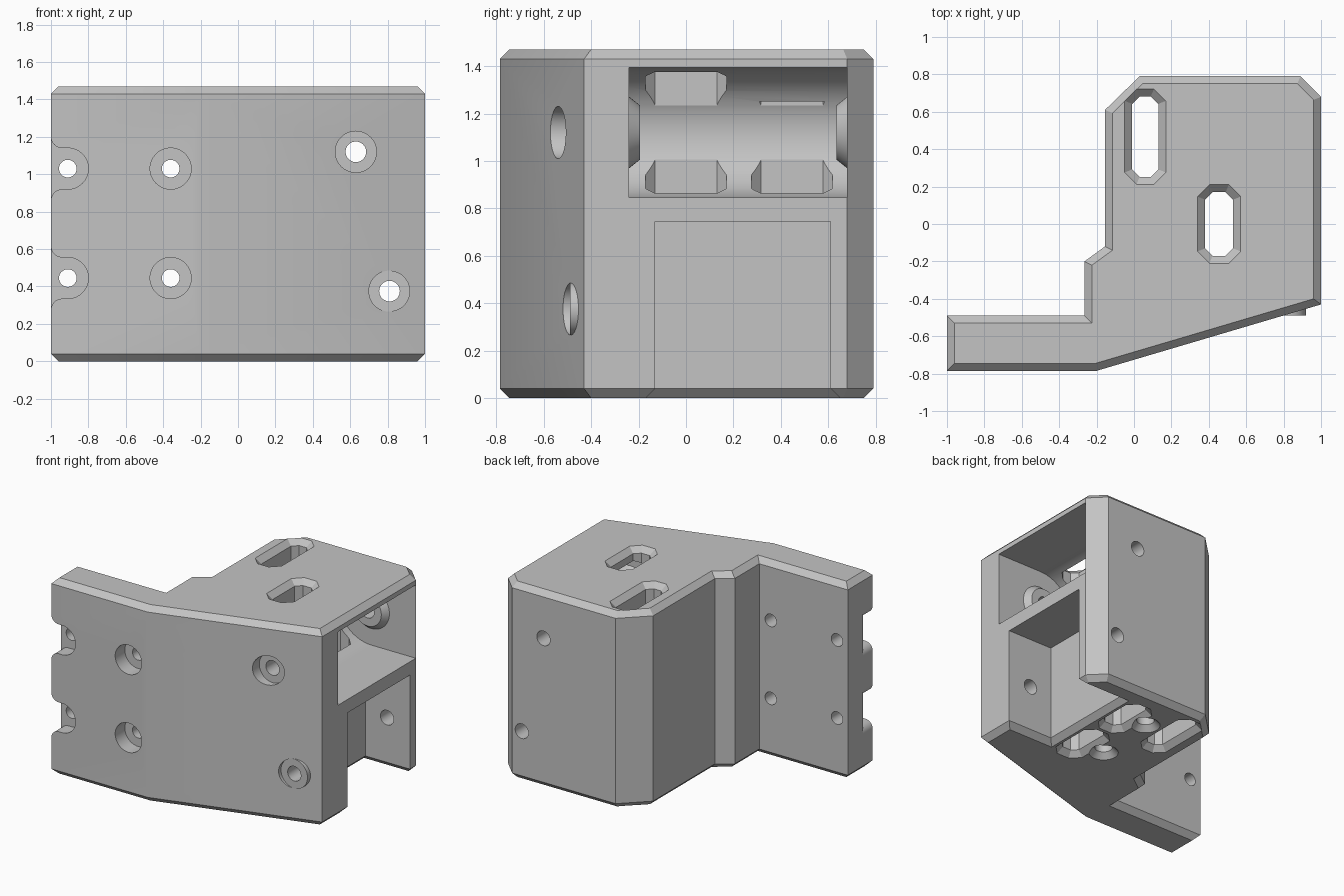
import bpy
import bmesh
from math import sin, cos, pi, radians
from mathutils import Vector

if "Cube" in bpy.data.objects:
    bpy.data.objects.remove(bpy.data.objects["Cube"], do_unlink=True)

grey = bpy.data.materials.new("light grey plastic")
grey.use_nodes = True
grey.diffuse_color = (0.55, 0.55, 0.55, 1)
grey.node_tree.nodes["Principled BSDF"].inputs["Base Color"].default_value = (0.55, 0.55, 0.55, 1)


def loft(name, rings):
    """Closed solid through a list of equal-length rings."""
    bm = bmesh.new()
    loops = [[bm.verts.new(p) for p in ring] for ring in rings]
    n = len(loops[0])
    for a, b in zip(loops, loops[1:]):
        for i in range(n):
            j = (i + 1) % n
            bm.faces.new((a[i], a[j], b[j], b[i]))
    bm.faces.new(loops[0])
    bm.faces.new(loops[-1])
    bmesh.ops.recalc_face_normals(bm, faces=bm.faces)
    mesh = bpy.data.meshes.new(name)
    bm.to_mesh(mesh)
    bm.free()
    mesh.materials.append(grey)
    obj = bpy.data.objects.new(name, mesh)
    bpy.context.collection.objects.link(obj)
    return obj


def combine(tool, operation="DIFFERENCE"):
    """Apply a boolean to the bracket and discard the tool."""
    mod = bracket.modifiers.new("bool", "BOOLEAN")
    mod.operation = operation
    mod.solver = "EXACT"
    mod.object = tool
    bpy.context.view_layer.objects.active = bracket
    bpy.ops.object.modifier_apply(modifier=mod.name)
    bpy.data.objects.remove(tool, do_unlink=True)


def offset(points, d):
    """Mitred inward offset of a counter-clockwise outline."""
    out = []
    for i, p in enumerate(points):
        p, prev, nxt = Vector(p), Vector(points[i - 1]), Vector(points[(i + 1) % len(points)])
        e1, e2 = (p - prev).normalized(), (nxt - p).normalized()
        n1, n2 = Vector((-e1.y, e1.x)), Vector((-e2.y, e2.x))
        out.append(tuple(p + (n1 + n2) * d / (1 + n1.dot(n2))))
    return out


def at_z(points, z):
    return [(x, y, z) for x, y in points]


def at_y(points, y):
    return [(x, y, z) for x, z in points]


def circle(cx, cy, r, n=48):
    return [(cx + r * cos(2 * pi * i / n), cy + r * sin(2 * pi * i / n)) for i in range(n)]


def rect(x0, x1, y0, y1):
    return [(x0, y0), (x1, y0), (x1, y1), (x0, y1)]


def slot_outline(cx, cy, hx, hy, c=0.04):
    quarter = [(hx, hy - c), (hx - c, hy)]
    pts = quarter + [(-x, y) for x, y in reversed(quarter)]
    pts += [(-x, -y) for x, y in pts]
    return [(cx + x, cy + y) for x, y in pts]


H, CH = 1.47, 0.04

# Chamfered body
outline = [(-1, -0.785), (-0.2, -0.785), (1, -0.43), (1, 0.68), (0.89, 0.79), (0.03, 0.79),
           (-0.155, 0.61), (-0.155, -0.12), (-0.265, -0.2), (-0.265, -0.49), (-1, -0.49)]
inner = offset(outline, CH)
bracket = loft("bracket_body", [at_z(inner, 0), at_z(outline, CH),
                                at_z(outline, H - CH), at_z(inner, H)])

# Pulley window with a round inner end
px, pz, pr = 0.63, 1.12, 0.275
arc = [(px - pr * sin(pi * i / 32), pz + pr * cos(pi * i / 32)) for i in range(33)]
window = [(1.2, pz + pr)] + arc + [(1.2, pz - pr)]
combine(loft("pulley_window", [at_y(window, -0.24), at_y(window, 0.68)]))

# Lower pocket, flared at the underside
pocket = rect(0.63, 1.2, -0.13, 0.61)
flare = rect(0.55, 1.2, -0.21, 0.69)
combine(loft("lower_pocket", [at_z(flare, -CH), at_z(pocket, CH), at_z(pocket, 0.745)]))

# Vertical slots with chamfered mouths; the last one is blind
for cx, cy, hx, hy, through in ((0.455, 0, 0.075, 0.17, True),
                                (0.06, 0.467, 0.07, 0.215, True),
                                (0.455, 0.447, 0.075, 0.17, False)):
    small = slot_outline(cx, cy, hx, hy)
    wide = offset(small, -2 * CH)
    rings = [at_z(wide, -CH), at_z(small, CH)]
    if through:
        rings += [at_z(small, H - CH), at_z(wide, H + CH)]
    else:
        rings += [at_z(small, 1.25)]
    combine(loft("tie_slot", rings))

# Blind round holes in the underside
for cx, cy in ((0.27, 0), (0.29, 0.467)):
    combine(loft("bottom_hole", [at_z(circle(cx, cy, 0.14), -CH),
                                 at_z(circle(cx, cy, 0.06), CH),
                                 at_z(circle(cx, cy, 0.06), 0.6)]))

# Conical bosses on both window walls
for wall, tip in ((-0.26, -0.195), (0.7, 0.635)):
    combine(loft("pulley_boss", [at_y(circle(px, pz, 0.167), wall),
                                 at_y(circle(px, pz, 0.115), tip)]), "UNION")

# Bolt seats and through bolts on the sloped front
combine(loft("bolt_seat", [at_y(circle(0.81, 0.375, 0.11), -0.49),
                           at_y(circle(0.81, 0.375, 0.11), -0.35)]), "UNION")
for cx, cz in ((px, pz), (0.81, 0.375)):
    seat, bolt = circle(cx, cz, 0.11), circle(cx, cz, 0.055)
    combine(loft("bolt_recess", [at_y(seat, -0.9), at_y(seat, -0.49)]))
    combine(loft("bolt_hole", [at_y(bolt, -0.9), at_y(bolt, 0.9)]))

# Flange screws: round recesses, and recesses open to the side edge
R, F, EX = 0.11, 0.06, -0.91
top = [(EX + R * cos(pi * i / 32), R * sin(pi * i / 32)) for i in range(17)]
top += [(-1 + F - F * sin(pi * i / 16), R + F - F * cos(pi * i / 16)) for i in range(9)]
top += [(-1.1, R + F)]
edge_recess = top + [(x, -z) for x, z in reversed(top[1:])]
for cz in (0.445, 1.03):
    for cx in (EX, -0.36):
        recess = circle(cx, cz, R)
        if cx == EX:
            recess = [(x, z + cz) for x, z in edge_recess]
        hole = circle(cx, cz, 0.047)
        combine(loft("screw_recess", [at_y(recess, -0.9), at_y(recess, -0.67)]))
        combine(loft("screw_hole", [at_y(hole, -0.9), at_y(hole, -0.4)]))

# Smooth the round surfaces, keep the edges crisp
bpy.ops.object.select_all(action="DESELECT")
bracket.select_set(True)
bpy.context.view_layer.objects.active = bracket
bpy.ops.object.shade_smooth_by_angle(angle=radians(25))
